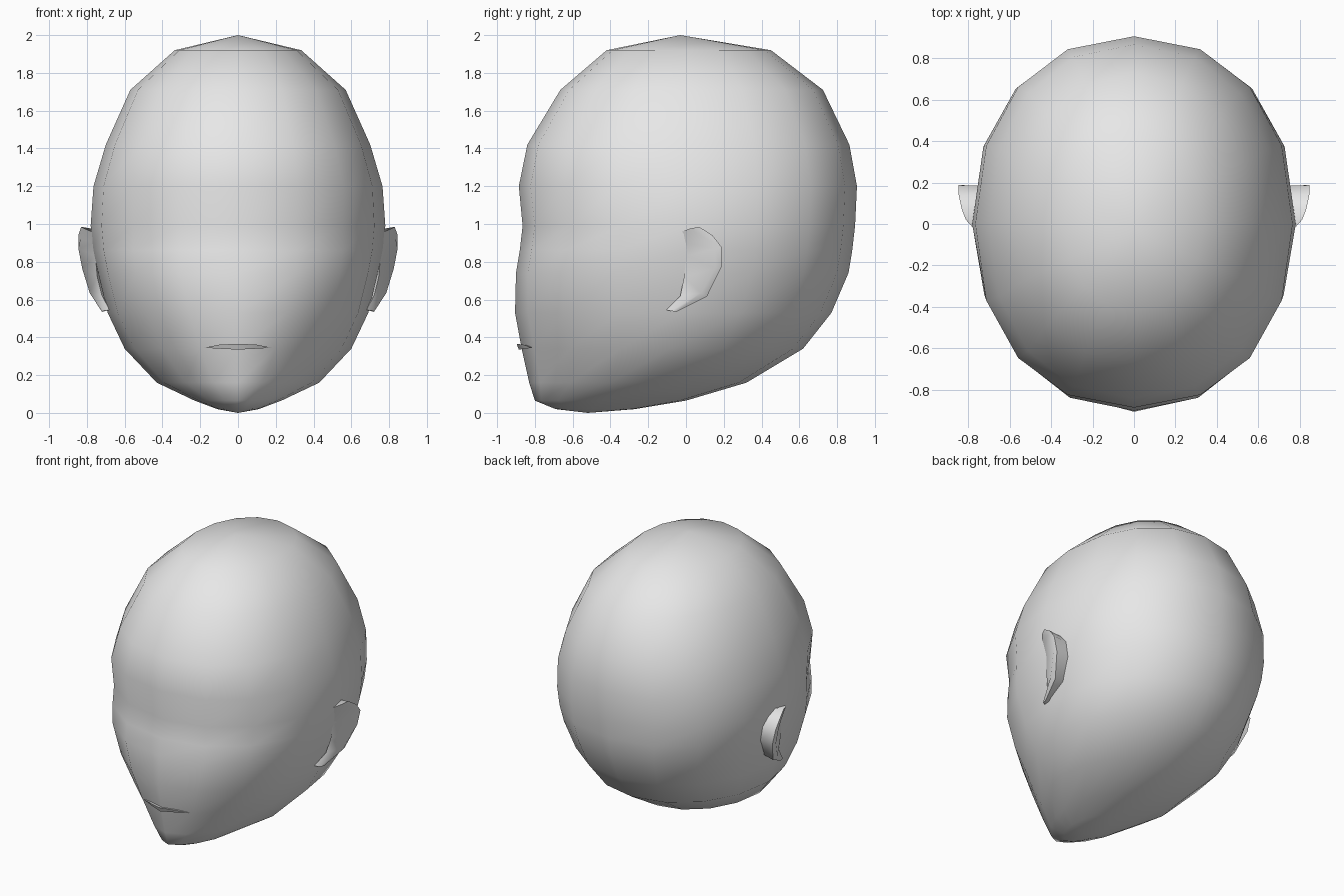
import bpy, bmesh, math

if "Cube" in bpy.data.objects:
    bpy.data.objects.remove(bpy.data.objects["Cube"])

grey = bpy.data.materials.new("pale grey")
grey.diffuse_color = (0.8, 0.8, 0.8, 1)
grey.use_nodes = True
grey.node_tree.nodes["Principled BSDF"].inputs["Base Color"].default_value = grey.diffuse_color


def finish(bm, name, angle):
    """Turn a bmesh into a smooth shaded object with the grey material."""
    bmesh.ops.recalc_face_normals(bm, faces=bm.faces)
    mesh = bpy.data.meshes.new(name)
    bm.to_mesh(mesh)
    bm.free()
    mesh.materials.append(grey)
    obj = bpy.data.objects.new(name, mesh)
    bpy.context.collection.objects.link(obj)
    bpy.ops.object.select_all(action='DESELECT')
    obj.select_set(True)
    bpy.context.view_layer.objects.active = obj
    bpy.ops.object.shade_smooth_by_angle(angle=math.radians(angle))
    return obj


def spow(v, p):
    return math.copysign(abs(v) ** p, v)


def bridge(bm, a, b):
    n = len(a)
    for i in range(n):
        j = (i + 1) % n
        bm.faces.new((a[i], a[j], b[j], b[i]))


# Head: stacked rings of
# (height, half width, front y, widest y, back y, front roundness, back roundness)
RINGS = [
    (0.02, 0.11, -0.69, -0.50, -0.27, 1.7, 2.0),
    (0.065, 0.23, -0.80, -0.45, 0.00, 1.6, 2.0),
    (0.16, 0.43, -0.83, -0.22, 0.32, 1.6, 2.0),
    (0.34, 0.60, -0.87, -0.08, 0.62, 1.75, 2.05),
    (0.53, 0.69, -0.905, -0.03, 0.77, 1.95, 2.1),
    (0.74, 0.74, -0.90, 0.00, 0.86, 2.2, 2.15),
    (0.86, 0.765, -0.88, 0.00, 0.88, 2.15, 2.2),
    (0.99, 0.78, -0.865, 0.00, 0.895, 2.05, 2.2),
    (1.20, 0.765, -0.885, 0.00, 0.905, 2.2, 2.2),
    (1.42, 0.70, -0.84, 0.00, 0.865, 2.2, 2.2),
    (1.71, 0.57, -0.665, 0.00, 0.725, 2.15, 2.15),
    (1.92, 0.335, -0.42, 0.00, 0.45, 2.1, 2.1),
]
SIDES = 16
bm = bmesh.new()
loops = []
for z, w, yf, yc, yb, nf, nb in RINGS:
    loop = []
    for i in range(SIDES):
        t = 2 * math.pi * i / SIDES
        s, c = round(math.sin(t), 6), round(math.cos(t), 6)
        n, reach = (nf, yc - yf) if c > 0 else (nb, yb - yc)
        loop.append(bm.verts.new((w * spow(s, 2 / n), yc - reach * spow(c, 2 / n), z)))
    loops.append(loop)
for a, b in zip(loops, loops[1:]):
    bridge(bm, a, b)
# Close the chin and the crown with fans
for loop, tip in ((loops[0], (0, -0.52, 0.0)), (loops[-1], (0, -0.03, 2.0))):
    v = bm.verts.new(tip)
    for i in range(SIDES):
        bm.faces.new((loop[i], loop[(i + 1) % SIDES], v))
finish(bm, "head", 180)

# Ears: wedge sections from top to lobe (inner front, outer front rim, outer back rim, inner back)
EAR = [
    ((0.765, -0.03, 0.955), (0.81, 0.02, 0.975), (0.83, 0.07, 0.985), (0.74, 0.08, 0.97)),
    ((0.765, -0.01, 0.90), (0.835, 0.11, 0.92), (0.845, 0.14, 0.94), (0.73, 0.14, 0.93)),
    ((0.755, 0.00, 0.83), (0.845, 0.155, 0.87), (0.845, 0.187, 0.88), (0.72, 0.185, 0.87)),
    ((0.745, -0.01, 0.72), (0.825, 0.155, 0.765), (0.82, 0.187, 0.77), (0.71, 0.18, 0.77)),
    ((0.72, -0.03, 0.62), (0.785, 0.08, 0.635), (0.77, 0.11, 0.615), (0.68, 0.10, 0.63)),
    ((0.68, -0.105, 0.545), (0.715, -0.08, 0.54), (0.72, -0.05, 0.535), (0.66, -0.05, 0.55)),
]
for side, label in ((1, "right_ear"), (-1, "left_ear")):
    bm = bmesh.new()
    rows = [[bm.verts.new((side * x, y, z)) for x, y, z in row] for row in EAR]
    for a, b in zip(rows, rows[1:]):
        bridge(bm, a, b)
    bm.faces.new(rows[0])
    bm.faces.new(rows[-1])
    finish(bm, label, 60)

# Mouth: a thin lens that tapers to both corners
bm = bmesh.new()
sections = []
for x, y, half in ((-0.1, -0.862, 0.012), (0, -0.897, 0.017), (0.1, -0.862, 0.012)):
    sections.append([bm.verts.new(p) for p in (
        (x, y, 0.349 + half), (x, y + 0.012, 0.352 - half), (x, y + 0.07, 0.35))])
for a, b in zip(sections, sections[1:]):
    bridge(bm, a, b)
for sec, x in ((sections[0], -0.18), (sections[-1], 0.18)):
    corner = bm.verts.new((x, -0.815, 0.345))
    for i in range(3):
        bm.faces.new((sec[i], sec[(i + 1) % 3], corner))
finish(bm, "mouth", 60)
